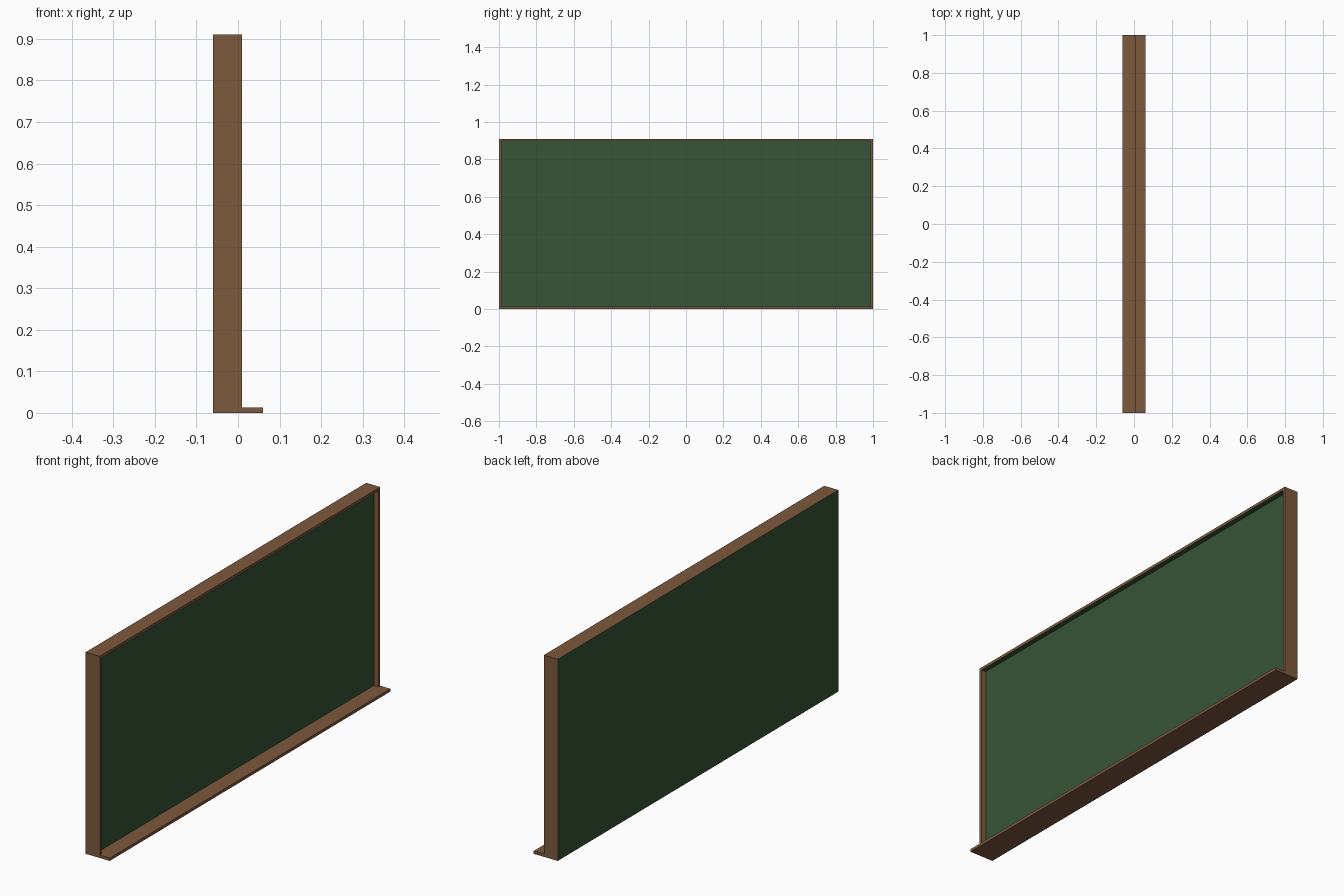
import bpy
import bmesh

if "Cube" in bpy.data.objects:
    bpy.data.objects.remove(bpy.data.objects["Cube"])


def material(name, rgb):
    m = bpy.data.materials.new(name)
    m.diffuse_color = (*rgb, 1)
    m.use_nodes = True
    m.node_tree.nodes["Principled BSDF"].inputs["Base Color"].default_value = m.diffuse_color
    return m


WOOD = material("brown wood", (0.205, 0.100, 0.046))
GREEN = material("chalkboard green", (0.037, 0.090, 0.037))

BACK, FRONT, LEDGE = -0.06, 0.01, 0.06
HEIGHT, LIP, BOARD_FACE = 0.91, 0.013, -0.013


def box(name, lo, hi, green_rule):
    """Box between two corners; faces whose normal meets the rule are green."""
    bm = bmesh.new()
    bmesh.ops.create_cube(bm, size=1)
    for v in bm.verts:
        v.co = [lo[i] if v.co[i] < 0 else hi[i] for i in range(3)]
    bm.normal_update()
    for f in bm.faces:
        f.material_index = 1 if green_rule(f.normal) else 0
    me = bpy.data.meshes.new(name)
    bm.to_mesh(me)
    bm.free()
    me.materials.append(WOOD)
    me.materials.append(GREEN)
    ob = bpy.data.objects.new(name, me)
    bpy.context.collection.objects.link(ob)
    return ob


def back(n):
    return n.x < -0.5


# writing board, recessed behind the frame lip
box("writing_board", (BACK, -1 + LIP, LIP), (BOARD_FACE, 1 - LIP, HEIGHT - LIP),
    lambda n: True)

# bottom rail and chalk ledge
box("chalk_ledge", (BACK, -1, 0), (LEDGE, 1, LIP), back)

# side rails
for name, y0, y1 in (("left_rail", -1, -1 + LIP), ("right_rail", 1 - LIP, 1)):
    box(name, (BACK, y0, LIP), (FRONT, y1, HEIGHT - LIP), back)

# top rail, green on its underside like the board
box("top_rail", (BACK, -1, HEIGHT - LIP), (FRONT, 1, HEIGHT),
    lambda n: back(n) or n.z < -0.5)
